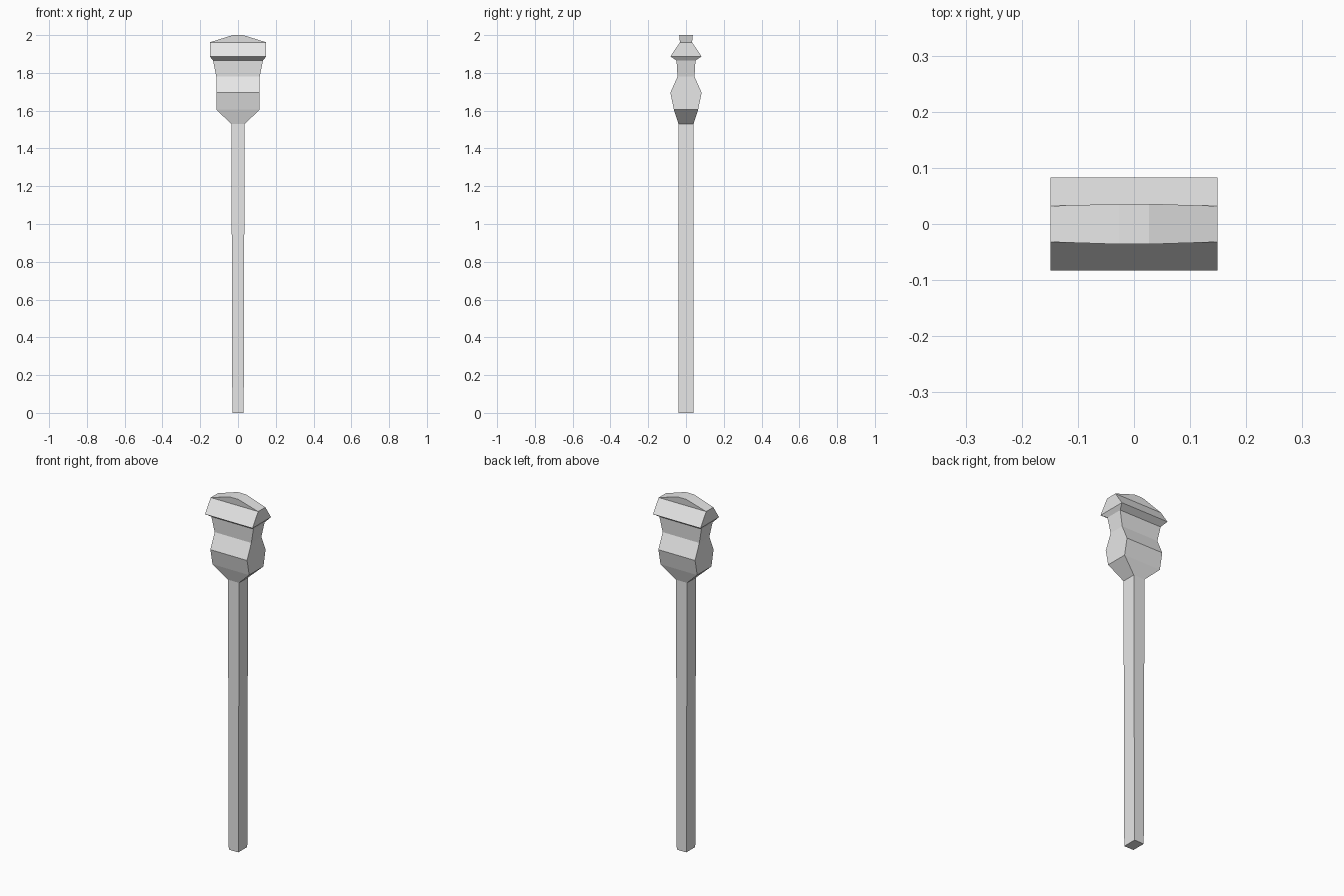
import bpy
import bmesh

cube = bpy.data.objects.get("Cube")
if cube:
    bpy.data.objects.remove(cube, do_unlink=True)

# One flat grey
grey = bpy.data.materials.new("light_grey")
grey.use_nodes = True
colour = (0.8, 0.8, 0.8, 1)
grey.diffuse_color = colour
bsdf = next(n for n in grey.node_tree.nodes if n.type == 'BSDF_PRINCIPLED')
bsdf.inputs["Base Color"].default_value = colour


def loft(name, sections, cap_bottom=False, cap_top=False):
    """Join rectangular sections given as (height, half width, half depth)."""
    bm = bmesh.new()
    rings = [[bm.verts.new((sx * hx, sy * hy, z))
              for sx, sy in ((-1, -1), (1, -1), (1, 1), (-1, 1))]
             for z, hx, hy in sections]
    for low, high in zip(rings, rings[1:]):
        for i in range(4):
            j = (i + 1) % 4
            bm.faces.new((low[i], low[j], high[j], high[i]))
    if cap_bottom:
        bm.faces.new(rings[0][::-1])
    if cap_top:
        bm.faces.new(rings[-1])
    mesh = bpy.data.meshes.new(name)
    bm.to_mesh(mesh)
    bm.free()
    mesh.materials.append(grey)
    obj = bpy.data.objects.new(name, mesh)
    bpy.context.collection.objects.link(obj)
    return obj


# Slim post, slightly wider at the top
loft("post", [(0, 0.03, 0.04), (1.53, 0.035, 0.04)], cap_bottom=True)

# Flared head: collar, bulge, waist and neck
loft("head", [
    (1.53, 0.035, 0.04),
    (1.605, 0.115, 0.064),
    (1.695, 0.115, 0.083),
    (1.78, 0.115, 0.045),
    (1.865, 0.132, 0.05),
])

# Overhanging rim with a sloped crown
loft("cap", [
    (1.865, 0.132, 0.05),
    (1.887, 0.149, 0.083),
    (1.962, 0.149, 0.032),
    (2.0, 0.027, 0.036),
], cap_top=True)
